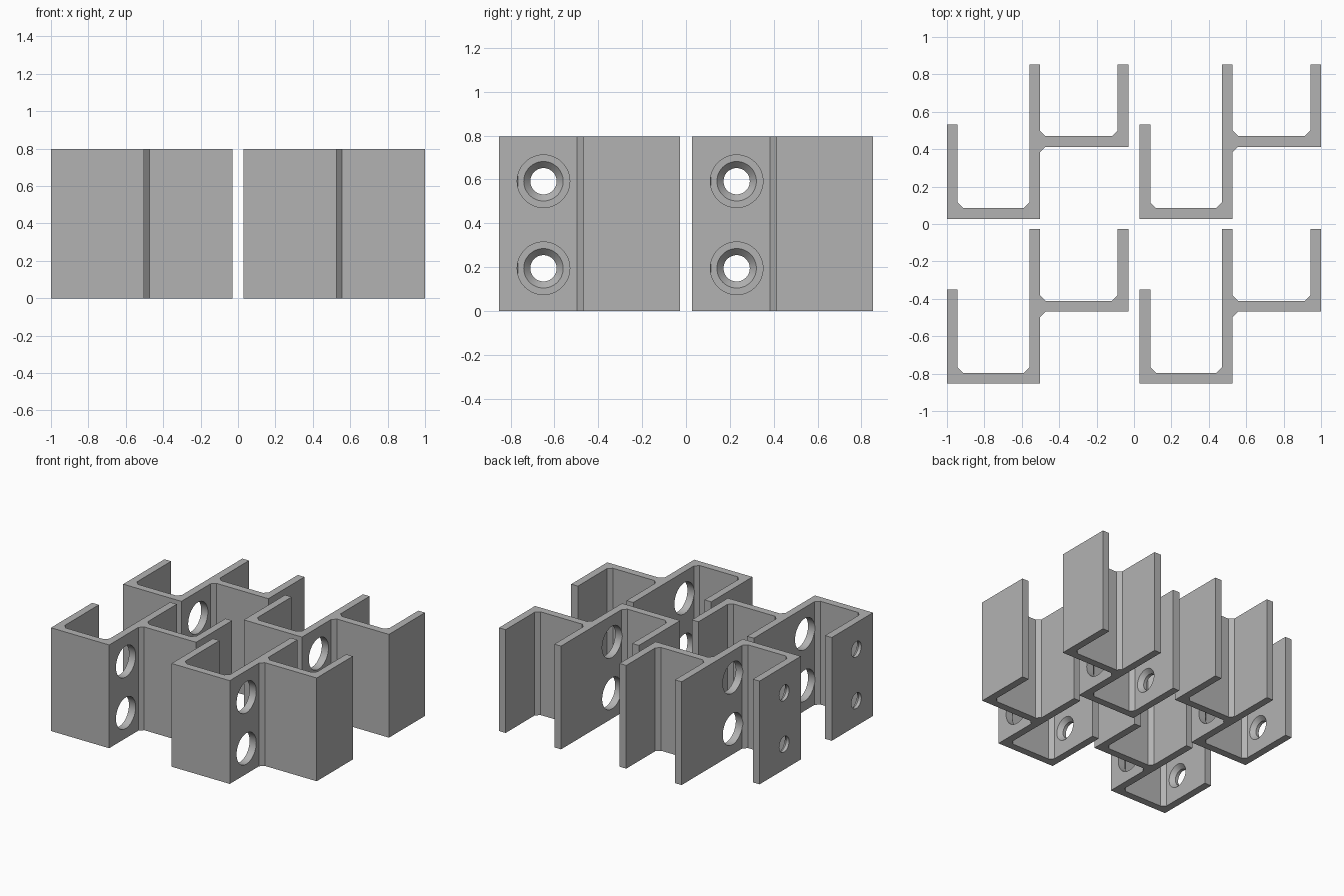
import bpy, bmesh, math

if "Cube" in bpy.data.objects:
    bpy.data.objects.remove(bpy.data.objects["Cube"])

HEIGHT = 0.797
T = 0.057          # wall thickness
C = 0.03           # inner corner chamfer
STEP_X, STEP_Y = 1.03, 0.881
HOLE_Y = -0.65
HOLE_Z = (0.195, 0.592)

grey = bpy.data.materials.new("light grey")
grey.diffuse_color = (0.45, 0.45, 0.45, 1)
grey.use_nodes = True
grey.node_tree.nodes["Principled BSDF"].inputs["Base Color"].default_value = grey.diffuse_color


def make_object(name, bm):
    bmesh.ops.recalc_face_normals(bm, faces=bm.faces[:])
    mesh = bpy.data.meshes.new(name)
    bm.to_mesh(mesh)
    bm.free()
    mesh.materials.append(grey)
    obj = bpy.data.objects.new(name, mesh)
    bpy.context.collection.objects.link(obj)
    return obj


def bracket_body():
    """Two joined channels, extruded upward from their plan profile."""
    x0, x1, x2 = -1.0, -0.503, -0.03      # left, middle and right wall outer faces
    y0, y1 = -0.853, -0.468               # undersides of the two channel floors
    short_top, top = -0.35, -0.028
    profile = [
        (x0, y0), (x1, y0), (x1, y1 - C), (x1 + C, y1), (x2, y1),
        (x2, top), (x2 - T, top), (x2 - T, y1 + T + C), (x2 - T - C, y1 + T),
        (x1 + C, y1 + T), (x1, y1 + T + C), (x1, top), (x1 - T, top),
        (x1 - T, y0 + T + C), (x1 - T - C, y0 + T),
        (x0 + T + C, y0 + T), (x0 + T, y0 + T + C), (x0 + T, short_top), (x0, short_top),
    ]
    bm = bmesh.new()
    base = bm.faces.new([bm.verts.new((x, y, 0)) for x, y in profile])
    ext = bmesh.ops.extrude_face_region(bm, geom=[base])
    verts = [g for g in ext["geom"] if isinstance(g, bmesh.types.BMVert)]
    bmesh.ops.translate(bm, verts=verts, vec=(0, 0, HEIGHT))
    # the starting face is kept as the underside
    if not base.is_valid or all(f.calc_center_median().z > 0.001 for f in bm.faces):
        low = [e for e in bm.edges if all(v.co.z < 0.001 for v in e.verts)]
        bmesh.ops.contextual_create(bm, geom=low)
    return make_object("bracket", bm)


def hole_cutter(sides=48):
    """Screw hole, countersink and driver access hole as turned solids along x."""
    steps = [(-1.05, 0.06), (-0.975, 0.06), (-0.943, 0.09), (-0.75, 0.09),
             (-0.75, 0.12), (-0.44, 0.12)]
    bm = bmesh.new()
    for z in HOLE_Z:
        rings = []
        for x, r in steps:
            rings.append([bm.verts.new((x,
                                        HOLE_Y + r * math.cos(2 * math.pi * i / sides),
                                        z + r * math.sin(2 * math.pi * i / sides)))
                          for i in range(sides)])
        for a, b in zip(rings, rings[1:]):
            for i in range(sides):
                j = (i + 1) % sides
                bm.faces.new((a[i], a[j], b[j], b[i]))
        bm.faces.new(rings[0])
        bm.faces.new(rings[-1])
    obj = make_object("hole_cutter", bm)
    obj.hide_render = True
    return obj


# First bracket with its holes cut
bracket = bracket_body()
cutter = hole_cutter()
cut = bracket.modifiers.new("holes", "BOOLEAN")
cut.operation = "DIFFERENCE"
cut.solver = "EXACT"
cut.object = cutter
bpy.context.view_layer.objects.active = bracket
bracket.select_set(True)
bpy.ops.object.modifier_apply(modifier=cut.name)
bpy.data.objects.remove(cutter)
bpy.ops.object.select_all(action="DESELECT")
bracket.select_set(True)
bpy.ops.object.shade_smooth_by_angle(angle=math.radians(25))

# Remaining brackets in a two by two layout
bracket.name = "bracket_front_left"
for name, i, j in (("front_right", 1, 0), ("back_left", 0, 1), ("back_right", 1, 1)):
    copy = bracket.copy()
    copy.name = "bracket_" + name
    copy.location = (i * STEP_X, j * STEP_Y, 0)
    bpy.context.collection.objects.link(copy)
